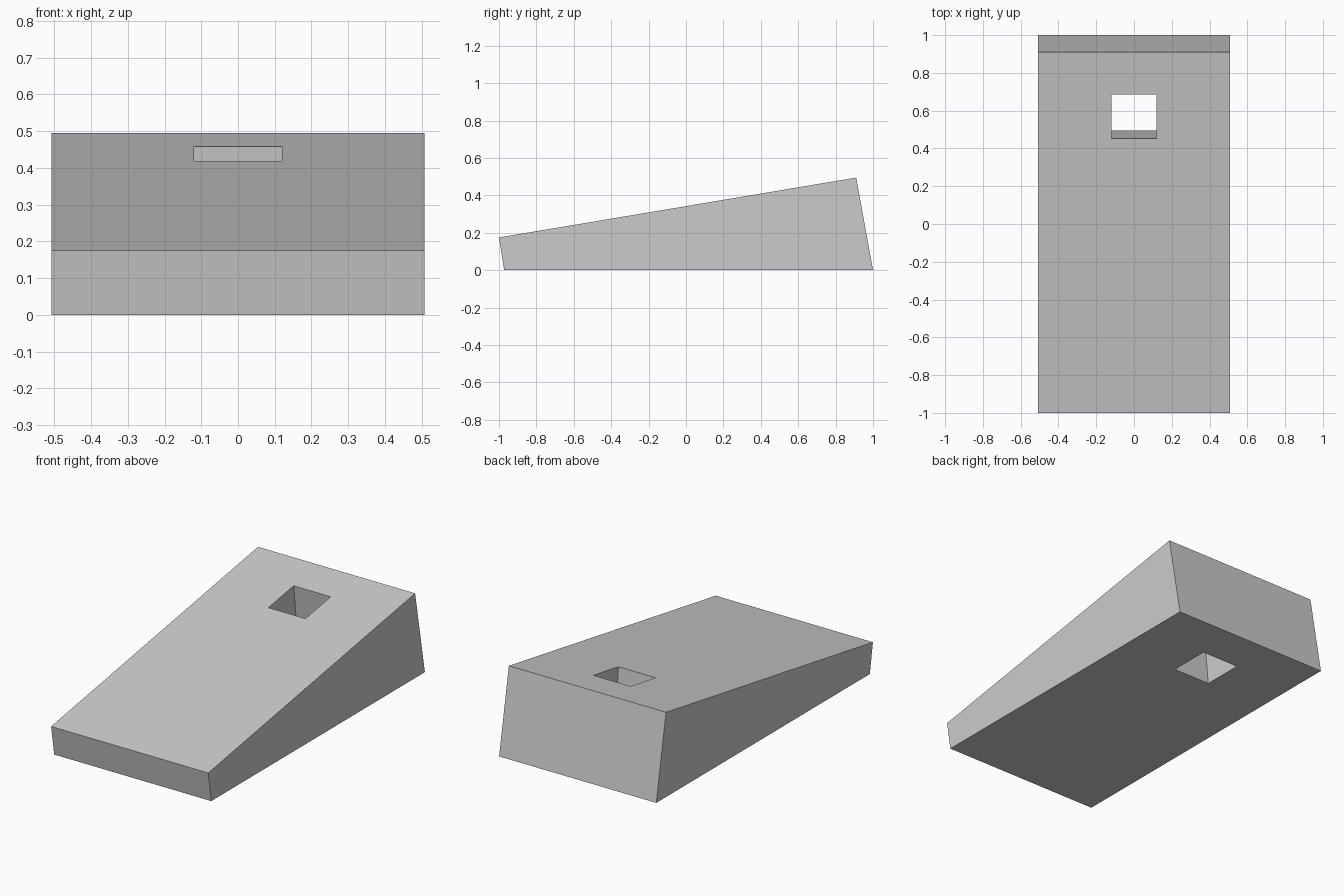
import bpy, bmesh

if "Cube" in bpy.data.objects:
    bpy.data.objects.remove(bpy.data.objects["Cube"])

HALF_WIDTH = 0.508
HOLE_HALF = 0.12


def slope(y):
    # height of the tilted deck at a given depth
    return 0.175 + (y + 1.0) * (0.495 - 0.175) / 1.91


bm = bmesh.new()


def ring(half, y0, z0, y1, z1):
    pts = [(-half, y0, z0), (half, y0, z0), (half, y1, z1), (-half, y1, z1)]
    return [bm.verts.new(p) for p in pts]


# Four rectangular rings: outer base, outer deck, hole in deck, hole in base
rings = [
    ring(HALF_WIDTH, -0.972, 0, 1.0, 0),
    ring(HALF_WIDTH, -1.0, slope(-1.0), 0.91, slope(0.91)),
    ring(HOLE_HALF, 0.452, slope(0.452), 0.685, slope(0.685)),
    ring(HOLE_HALF, 0.495, 0, 0.74, 0),
]

# Bridge each ring to the next: sides, deck, hole walls, underside
for i in range(4):
    a, b = rings[i], rings[(i + 1) % 4]
    for j in range(4):
        k = (j + 1) % 4
        bm.faces.new((a[j], a[k], b[k], b[j]))

bmesh.ops.recalc_face_normals(bm, faces=bm.faces)
mesh = bpy.data.meshes.new("sloped_board")
bm.to_mesh(mesh)
bm.free()
board = bpy.data.objects.new("sloped_board", mesh)
bpy.context.collection.objects.link(board)
